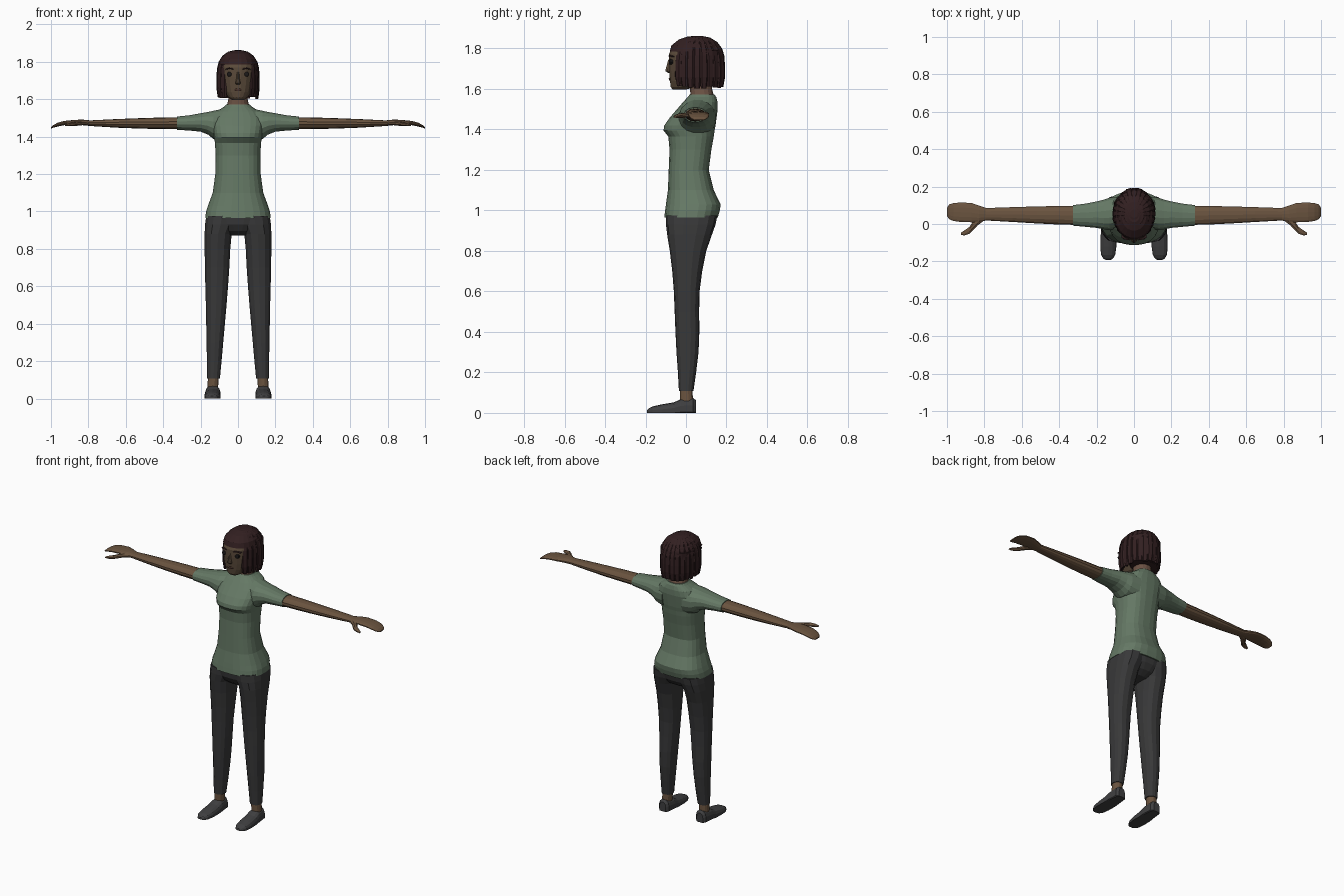
import bpy, bmesh, math, random
from mathutils import Vector

random.seed(4)


def material(name, rgb):
    m = bpy.data.materials.new(name)
    m.diffuse_color = (*rgb, 1)
    return m


SHIRT = material("sage_shirt", (0.13, 0.19, 0.13))
SKIN = material("brown_skin", (0.145, 0.088, 0.05))
FACE = material("face_skin", (0.105, 0.07, 0.043))
NECK = material("neck_skin", (0.15, 0.085, 0.058))
PANTS = material("charcoal_pants", (0.04, 0.04, 0.041))
SHOE = material("grey_shoe", (0.05, 0.05, 0.052))
HAIR = material("dark_brown_hair", (0.032, 0.014, 0.015))
DARK = material("eye_dark", (0.012, 0.01, 0.01))
LIP = material("lip_brown", (0.07, 0.035, 0.025))


def finish(name, bm, mat, mirror=False):
    bmesh.ops.recalc_face_normals(bm, faces=bm.faces)
    mesh = bpy.data.meshes.new(name)
    bm.to_mesh(mesh)
    bm.free()
    mesh.materials.append(mat)
    ob = bpy.data.objects.new(name, mesh)
    bpy.context.collection.objects.link(ob)
    if mirror:
        ob.modifiers.new("mirror", 'MIRROR')
    return ob


def skin_rings(bm, rings):
    """Bridge equal rings of points and cap both ends."""
    vs = [[bm.verts.new(p) for p in r] for r in rings]
    n = len(vs[0])
    for a, b in zip(vs, vs[1:]):
        for i in range(n):
            j = (i + 1) % n
            bm.faces.new((a[i], a[j], b[j], b[i]))
    bm.faces.new(vs[0])
    bm.faces.new(vs[-1])


def loft(name, mat, axis, sections, sides=16, power=2.2, mirror=False, floor=False):
    """Sections: (position on axis, low/high of first other axis, low/high of second)."""
    others = [k for k in range(3) if k != axis]
    rings = []
    for pos, a0, a1, b0, b1 in sections:
        ring = []
        for i in range(sides):
            t = 2 * math.pi * (i + 0.5) / sides
            c, s = math.cos(t), math.sin(t)
            p = Vector((0, 0, 0))
            p[axis] = pos
            p[others[0]] = (a0 + a1) / 2 + (a1 - a0) / 2 * math.copysign(abs(c) ** (2 / power), c)
            p[others[1]] = (b0 + b1) / 2 + (b1 - b0) / 2 * math.copysign(abs(s) ** (2 / power), s)
            if floor:
                p.z = max(p.z, 0)
            ring.append(p)
        rings.append(ring)
    bm = bmesh.new()
    skin_rings(bm, rings)
    return finish(name, bm, mat, mirror)


def symmetric(rows):
    return [(z, -w, w, f, b) for z, w, f, b in rows]


# Shirt body: height, half width, front, back
loft("shirt_body", SHIRT, 2, symmetric([
    (0.965, 0.176, -0.108, 0.158), (1.0, 0.172, -0.104, 0.168), (1.03, 0.162, -0.1, 0.172),
    (1.1, 0.136, -0.09, 0.138), (1.2, 0.122, -0.086, 0.113), (1.3, 0.12, -0.082, 0.126),
    (1.365, 0.124, -0.088, 0.138), (1.395, 0.128, -0.112, 0.142), (1.42, 0.133, -0.108, 0.147),
    (1.46, 0.14, -0.08, 0.152), (1.5, 0.14, -0.045, 0.157), (1.535, 0.115, -0.015, 0.156),
    (1.56, 0.075, 0.008, 0.15), (1.572, 0.063, 0.018, 0.142)]), 24, 2.6)

# Sleeves
loft("sleeve", SHIRT, 0, [
    (0.07, -0.02, 0.15, 1.37, 1.553), (0.13, -0.035, 0.142, 1.385, 1.54),
    (0.16, -0.03, 0.132, 1.41, 1.533), (0.2, -0.022, 0.122, 1.426, 1.526),
    (0.26, -0.016, 0.11, 1.432, 1.515), (0.325, -0.01, 0.102, 1.436, 1.508)],
    16, 2.2, True)

# Bare arms flowing into flat hands
loft("arm_and_hand", SKIN, 0, [
    (0.31, -0.006, 0.098, 1.44, 1.504), (0.42, -0.003, 0.097, 1.441, 1.502),
    (0.52, 0.002, 0.095, 1.443, 1.499), (0.65, 0.01, 0.091, 1.448, 1.494),
    (0.79, 0.018, 0.086, 1.457, 1.487), (0.83, 0.008, 0.1, 1.461, 1.491),
    (0.87, 0.008, 0.114, 1.464, 1.49), (0.93, 0.01, 0.116, 1.461, 1.484),
    (0.965, 0.015, 0.113, 1.454, 1.474), (0.987, 0.024, 0.106, 1.448, 1.462),
    (1.0, 0.042, 0.088, 1.443, 1.45)], 14, 2.2, True)
loft("thumb", SKIN, 0, [
    (0.8, 0.018, 0.05, 1.462, 1.482), (0.835, -0.008, 0.04, 1.46, 1.484),
    (0.86, -0.036, 0.016, 1.457, 1.482), (0.88, -0.054, -0.014, 1.456, 1.478),
    (0.905, -0.062, -0.032, 1.455, 1.473), (0.925, -0.06, -0.046, 1.456, 1.466)],
    8, 2, True)

# Trousers
loft("trouser_hips", PANTS, 2, symmetric([
    (0.872, 0.06, -0.045, 0.075), (0.895, 0.1, -0.075, 0.115),
    (0.93, 0.14, -0.096, 0.142), (0.985, 0.17, -0.103, 0.155)]), 24, 2.6)
loft("trouser_leg", PANTS, 2, [
    (0.975, 0.0, 0.172, -0.1, 0.155), (0.93, 0.008, 0.178, -0.099, 0.146),
    (0.88, 0.032, 0.18, -0.093, 0.128), (0.8, 0.04, 0.18, -0.08, 0.1),
    (0.7, 0.045, 0.178, -0.068, 0.08), (0.6, 0.052, 0.176, -0.06, 0.067),
    (0.5, 0.06, 0.173, -0.056, 0.065), (0.4, 0.069, 0.171, -0.052, 0.066),
    (0.3, 0.078, 0.169, -0.047, 0.062), (0.2, 0.087, 0.167, -0.04, 0.05),
    (0.108, 0.096, 0.166, -0.035, 0.037)], 14, 2.4, True)

# Ankles and shoes
loft("ankle", SKIN, 2, [
    (0.05, 0.106, 0.164, -0.03, 0.036), (0.115, 0.102, 0.162, -0.031, 0.033)],
    12, 2.2, True)
loft("shoe", SHOE, 1, [
    (0.05, 0.112, 0.158, -0.03, 0.062), (0.035, 0.098, 0.171, -0.03, 0.073),
    (-0.025, 0.093, 0.176, -0.03, 0.068), (-0.06, 0.093, 0.179, -0.03, 0.052),
    (-0.12, 0.093, 0.181, -0.03, 0.042), (-0.165, 0.1, 0.177, -0.02, 0.032),
    (-0.185, 0.112, 0.164, -0.015, 0.022), (-0.192, 0.125, 0.152, -0.008, 0.013)],
    14, 2.6, True, True)

# Neck and head
loft("neck", NECK, 2, symmetric([
    (1.54, 0.07, 0.01, 0.145), (1.575, 0.058, 0.02, 0.136),
    (1.6, 0.053, 0.02, 0.13), (1.66, 0.053, 0.015, 0.13)]), 16)
loft("head", FACE, 2, symmetric([
    (1.597, 0.032, -0.066, 0.0), (1.61, 0.052, -0.076, 0.05), (1.64, 0.074, -0.08, 0.1),
    (1.68, 0.087, -0.083, 0.13), (1.72, 0.093, -0.086, 0.145), (1.77, 0.095, -0.086, 0.15),
    (1.82, 0.082, -0.066, 0.14), (1.848, 0.045, -0.02, 0.1)]), 20)

# Face details
loft("nose", FACE, 2, symmetric([
    (1.678, 0.011, -0.088, -0.07), (1.688, 0.016, -0.102, -0.07),
    (1.7, 0.011, -0.101, -0.07), (1.745, 0.006, -0.088, -0.07)]), 8, 2)
loft("mouth", LIP, 2, symmetric([
    (1.643, 0.014, -0.084, -0.072), (1.65, 0.024, -0.086, -0.07),
    (1.657, 0.012, -0.085, -0.072)]), 8, 2)
loft("eye", DARK, 1, [
    (-0.083, 0.039, 0.055, 1.728, 1.742), (-0.08, 0.034, 0.06, 1.721, 1.747),
    (-0.065, 0.034, 0.06, 1.721, 1.747)], 10, 2, True)
loft("eyebrow", HAIR, 0, [
    (0.025, -0.088, -0.075, 1.759, 1.765), (0.045, -0.085, -0.07, 1.762, 1.769),
    (0.068, -0.075, -0.055, 1.757, 1.762)], 6, 2, True)

# Hair: a solid under-layer at the back, a cap over the crown, then overlapping locks
loft("hair_back", HAIR, 2, symmetric([
    (1.612, 0.093, 0.03, 0.168), (1.7, 0.102, 0.0, 0.175),
    (1.79, 0.103, -0.01, 0.175)]), 20, 2.4)
loft("hair_cap", HAIR, 2, symmetric([
    (1.785, 0.104, -0.082, 0.174), (1.815, 0.096, -0.073, 0.165),
    (1.845, 0.066, -0.035, 0.13), (1.86, 0.03, 0.01, 0.09)]), 20)

LOCKS = 24
PROFILE = [(1.862, 0.14), (1.854, 0.45), (1.832, 0.72), (1.8, 0.9), (1.765, 0.98),
           (1.71, 1.01), (1.66, 1.01), (1.605, 0.95)]
bm = bmesh.new()
for k in range(LOCKS):
    t = 2 * math.pi * k / LOCKS
    fringe = math.cos(t) > 0.8
    path = PROFILE[:5] if fringe else PROFILE
    drop = random.uniform(-0.005, 0.01)
    size = random.uniform(0.97, 1.0)
    out = Vector((math.sin(t), -math.cos(t), 0))
    side = Vector((math.cos(t), math.sin(t), 0))
    rings = []
    for i, (z, f) in enumerate(path):
        last = i == len(path) - 1
        c = Vector((0.113 * f * size * out.x, 0.055 + 0.136 * f * size * out.y,
                    z + (drop if last else 0)))
        w = (0.004 + 0.016 * f) * (0.75 if last else 1)
        d = 0.012 if i else 0.005
        rings.append([c + side * w - out * d * 0.3, c + side * w * 0.6 + out * 0.003,
                      c - side * w * 0.6 + out * 0.003, c - side * w - out * d * 0.3,
                      c - out * d])
    skin_rings(bm, rings)
finish("hair_locks", bm, HAIR)
